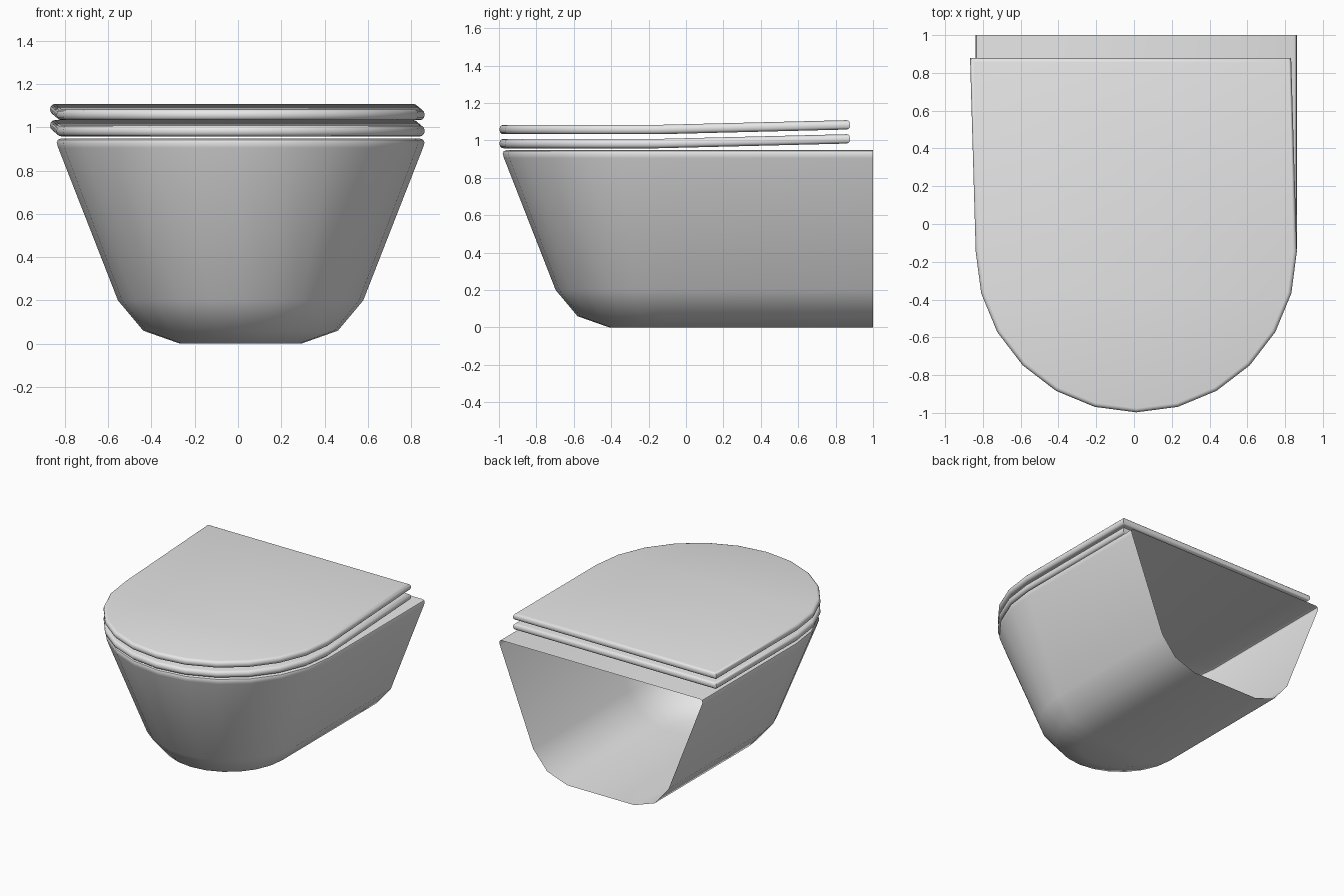
import bpy
from math import sin, cos, pi, radians

if "Cube" in bpy.data.objects:
    bpy.data.objects.remove(bpy.data.objects["Cube"])

CENTRE_X = 0.012
ARC_STEPS = 12

ceramic = bpy.data.materials.new("pale grey ceramic")
ceramic.use_nodes = True
ceramic.diffuse_color = (0.8, 0.8, 0.8, 1)
ceramic.node_tree.nodes["Principled BSDF"].inputs["Base Color"].default_value = (0.8, 0.8, 0.8, 1)


def d_outline(radius, centre_y, back_y, z, shift=0, lift=0):
    """Half circle at the front, straight sides running to the back edge."""
    arc = [(CENTRE_X + radius * cos(pi * i / ARC_STEPS),
            centre_y - radius * sin(pi * i / ARC_STEPS), z)
           for i in range(ARC_STEPS + 1)]
    back = [(CENTRE_X + side * radius + shift, back_y, z + lift) for side in (1, -1)]
    return [back[0]] + arc + [back[1]]


def stack(name, rings, closed_back):
    """Skin a stack of outlines, listed from bottom to top, and cap both ends."""
    n = len(rings[0])
    verts = [p for ring in rings for p in ring]
    faces = []
    for k in range(len(rings) - 1):
        for i in range(n if closed_back else n - 1):
            j = (i + 1) % n
            faces.append((k * n + i, (k + 1) * n + i, (k + 1) * n + j, k * n + j))
    top = (len(rings) - 1) * n
    # each cap is a half disc plus the straight rear panel
    disc, panel = list(range(1, n - 1)), [0, 1, n - 2, n - 1]
    for cap in (disc, panel):
        faces.append(cap)
        faces.append([top + i for i in reversed(cap)])
    mesh = bpy.data.meshes.new(name)
    mesh.from_pydata(verts, [], faces)
    mesh.materials.append(ceramic)
    obj = bpy.data.objects.new(name, mesh)
    bpy.context.collection.objects.link(obj)
    bpy.ops.object.select_all(action='DESELECT')
    obj.select_set(True)
    bpy.context.view_layer.objects.active = obj
    bpy.ops.object.shade_smooth_by_angle(angle=radians(40))
    return obj


# Bowl: tapered shell, open at the wall side, with a softened rim
bowl_profile = [(0.28, 0), (0.45, 0.06), (0.567, 0.2), (0.843, 0.905),
                (0.85, 0.928), (0.845, 0.942), (0.83, 0.948)]
stack("bowl", [d_outline(r, -0.13, 1.0, z) for r, z in bowl_profile], False)


# Seat and lid: rounded plates whose rear edge is lifted and shifted sideways
def plate(name, z, thickness):
    rounding = 0.021
    rings = []
    for step in range(4):
        a = radians(30 * step)
        rings.append((rounding * (1 - sin(a)), rounding * (1 - cos(a))))
    levels = [(inset, z + h) for inset, h in rings]
    levels += [(inset, z + thickness - h) for inset, h in reversed(rings)]
    stack(name, [d_outline(0.85 - inset, -0.147, 0.878 - inset, h, -0.03, 0.025)
                 for inset, h in levels], True)


plate("seat", 0.958, 0.05)
plate("lid", 1.033, 0.05)
